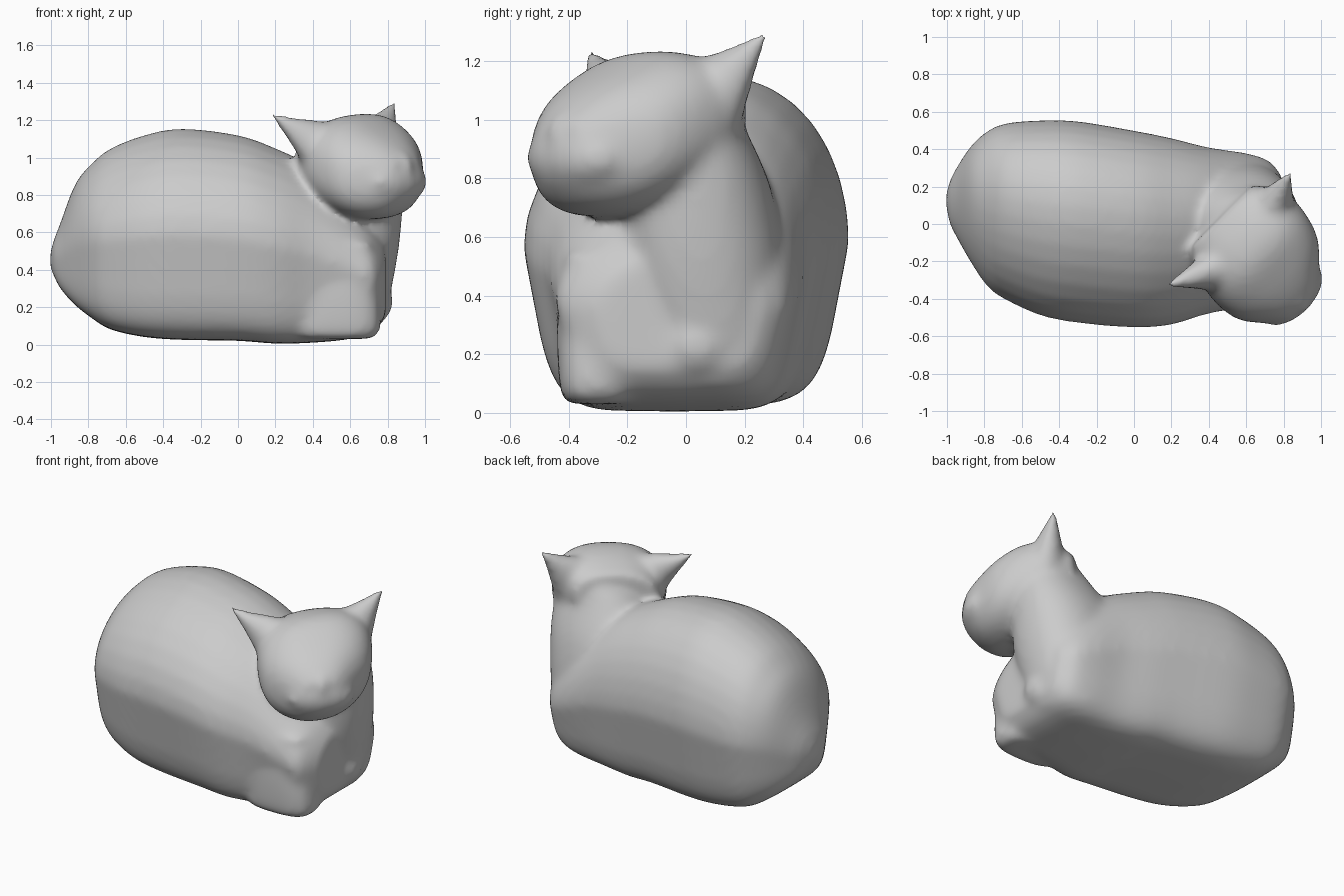
import bpy, bmesh, math
from mathutils import Vector, Matrix

cube = bpy.data.objects.get("Cube")
if cube:
    bpy.data.objects.remove(cube, do_unlink=True)

grey = bpy.data.materials.new("soft grey")
grey.use_nodes = True
colour = (0.6, 0.6, 0.6, 1)
grey.diffuse_color = colour
grey.node_tree.nodes["Principled BSDF"].inputs["Base Color"].default_value = colour

# Axes of each loft: along, across, up
X, Y, Z = Vector((1, 0, 0)), Vector((0, 1, 0)), Vector((0, 0, 1))
FACE = Vector((1, -1, 0)).normalized()
SIDE = Vector((1, 1, 0)).normalized()


def refine(sections, steps=4):
    """Pass a smooth curve through the sections."""
    pts = [sections[0]] + list(sections) + [sections[-1]]
    out = []
    for a, b, c, d in zip(pts, pts[1:], pts[2:], pts[3:]):
        for i in range(steps):
            t = i / steps
            out.append([q + t / 2 * (r - p + t * (2 * p - 5 * q + 4 * r - s + t * (3 * (q - r) + s - p)))
                        for p, q, r, s in zip(a, b, c, d)])
    return out + [sections[-1]]


def loft(bm, axes, sections, low=2, high=2, taper=0, lean=0, sides=32):
    """Skin oval sections (position, across min/max, up min/max)."""
    along, across, up = axes
    rings = []
    for p, a0, a1, u0, u1 in refine(sections):
        ring = []
        for i in range(sides):
            t = 2 * math.pi * i / sides
            c, s = math.cos(t), math.sin(t)
            k = 2 / (low if s < 0 else high)
            v = math.copysign(abs(s) ** k, s)
            w = math.copysign(abs(c) ** k, c) * (1 + taper * min(v, 0)) + lean * max(v, 0) ** 2
            ring.append(bm.verts.new(along * p + across * ((a0 + a1) / 2 + (a1 - a0) / 2 * w)
                                     + up * ((u0 + u1) / 2 + (u1 - u0) / 2 * v)))
        rings.append(ring)
    for r, q in zip(rings, rings[1:]):
        for i in range(sides):
            j = (i + 1) % sides
            bm.faces.new((r[i], r[j], q[j], q[i]))
    bm.faces.new(rings[0][::-1])
    bm.faces.new(rings[-1])


def blob(bm, centre, size, turn=0):
    m = Matrix.Translation(centre) @ Matrix.Rotation(turn, 4, "Z") @ Matrix.Diagonal((*size, 1))
    bmesh.ops.create_uvsphere(bm, u_segments=20, v_segments=12, radius=1, matrix=m)


def ear(bm, base, tip):
    """Flat pointed ear growing out of the head."""
    axis = tip - base
    along = axis.normalized()
    thick = (FACE - along * FACE.dot(along)).normalized()
    wide = along.cross(thick)
    w0, d0 = base.dot(wide), base.dot(thick)
    loft(bm, (along, wide, thick), [
        (base.dot(along) + axis.length * t, w0 - w, w0 + w, d0 - d, d0 + d)
        for t, w, d in ((0, .17, .13), (.4, .1, .08), (.7, .05, .045), (1, .012, .012))])


bm = bmesh.new()
# Curled body, rump to chest
loft(bm, (X, Y, Z), [
    (-1.005, .1, .16, .41, .49), (-.985, 0, .23, .37, .56), (-.95, -.07, .3, .3, .65),
    (-.87, -.21, .42, .21, .86), (-.78, -.34, .5, .14, .97), (-.68, -.41, .54, .08, 1.05),
    (-.5, -.49, .555, .04, 1.12), (-.3, -.53, .55, .025, 1.155),
    (0, -.555, .5, .02, 1.12), (.2, -.54, .46, .005, 1.05),
    (.4, -.48, .41, .01, .95), (.6, -.45, .38, .03, .78),
    (.72, -.43, .34, .07, .65), (.79, -.3, .26, .15, .56)], 6, 1.95, .19, .16)
# Neck and chest, rising from the shoulders
loft(bm, (Z, X, Y), [
    (.1, .3, .76, -.12, .31), (.25, .3, .81, -.16, .34), (.45, .24, .85, -.22, .34),
    (.6, .2, .87, -.24, .33), (.8, .24, .885, -.22, .28), (1.0, .36, .885, -.22, .19),
    (1.11, .48, .86, -.2, .15), (1.18, .55, .8, -.15, .08)], 2.2, 2.2)
# Turned head, tilted a little to its right
loft(bm, (FACE, SIDE + Z * .08, Z), [
    (.3, .12, .6, .85, 1.13), (.45, .04, .69, .74, 1.19),
    (.6, .01, .69, .66, 1.2), (.75, .03, .64, .645, 1.13),
    (.87, .12, .53, .68, 1.05), (.95, .21, .44, .76, .97)], 2.3, 2.4)
# Muzzle and nose bridge
blob(bm, FACE * .86 + SIDE * .33 + Z * .87, (.12, .21, .12), -math.pi / 4)
blob(bm, FACE * .86 + SIDE * .33 + Z * .94, (.12, .07, .11), -math.pi / 4)
# Foreleg and tucked paw
loft(bm, (Z, X, Y), [
    (.03, .35, .7, -.4, -.2), (.08, .3, .76, -.43, -.17),
    (.3, .3, .75, -.44, -.16), (.55, .35, .72, -.42, -.18)], 3, 3)
blob(bm, (.72, .04, .23), (.11, .13, .12))
# Ears
ear(bm, FACE * .5 + SIDE * .17 + Z * 1.04, FACE * .355 - SIDE * .11 + Z * 1.235)
ear(bm, FACE * .47 + SIDE * .56 + Z * 1.06, FACE * .395 + SIDE * .79 + Z * 1.3)

bmesh.ops.recalc_face_normals(bm, faces=bm.faces[:])
mesh = bpy.data.meshes.new("cat")
bm.to_mesh(mesh)
bm.free()
mesh.materials.append(grey)
cat = bpy.data.objects.new("cat", mesh)
bpy.context.collection.objects.link(cat)

# Fuse the parts into one soft skin
fuse = cat.modifiers.new("fuse", "REMESH")
fuse.mode = "VOXEL"
fuse.voxel_size = .02
fuse.use_smooth_shade = True
soften = cat.modifiers.new("soften", "SMOOTH")
soften.factor = .5
soften.iterations = 16
